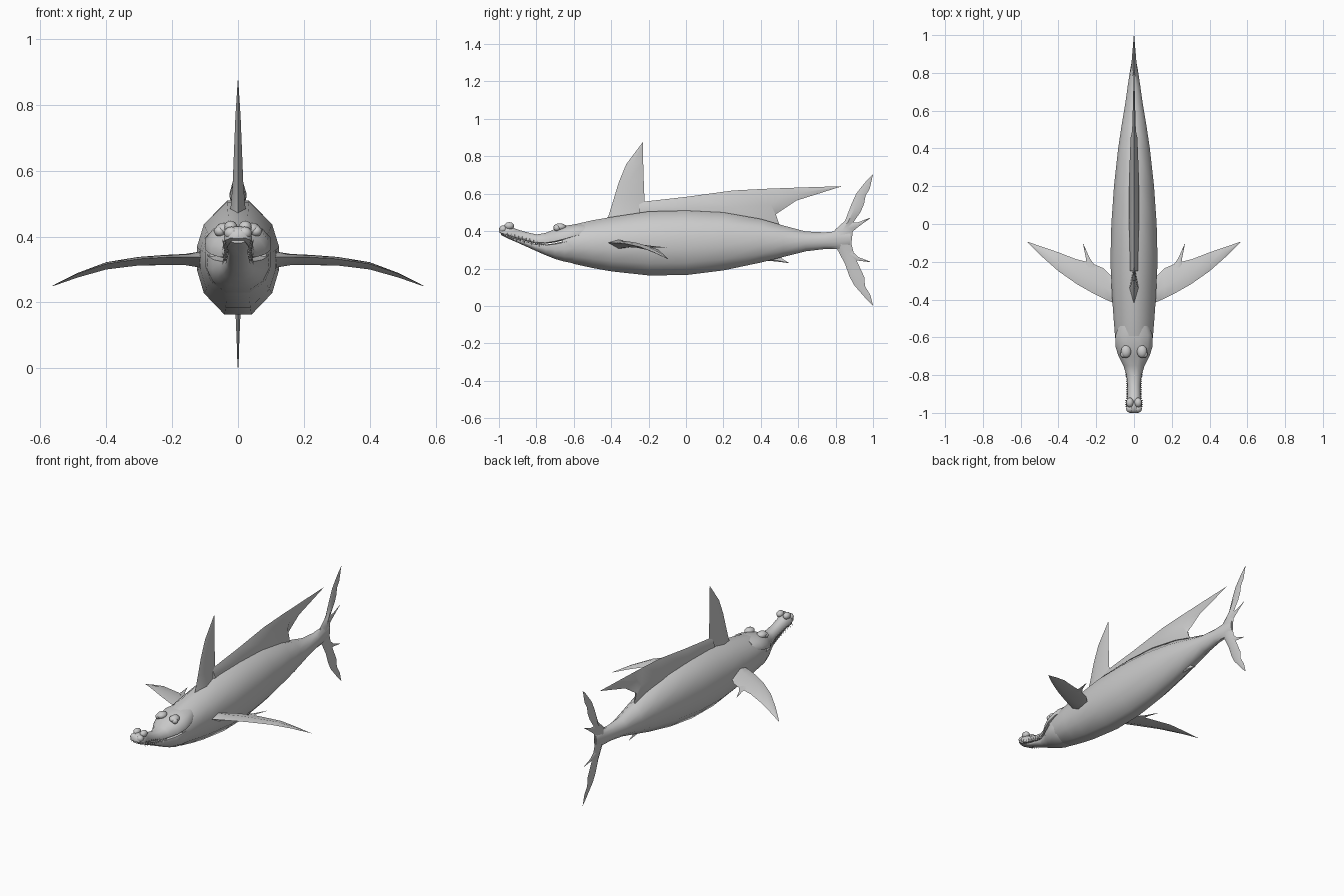
import bpy, bmesh, math
from mathutils import Vector

grey = bpy.data.materials.new("grey skin")
grey.diffuse_color = (0.6, 0.6, 0.6, 1)


def finish(name, bm, angle=50):
    bmesh.ops.recalc_face_normals(bm, faces=bm.faces)
    me = bpy.data.meshes.new(name)
    bm.to_mesh(me)
    bm.free()
    me.materials.append(grey)
    ob = bpy.data.objects.new(name, me)
    bpy.context.collection.objects.link(ob)
    bpy.ops.object.select_all(action='DESELECT')
    ob.select_set(True)
    bpy.context.view_layer.objects.active = ob
    bpy.ops.object.shade_smooth_by_angle(angle=math.radians(angle))
    return ob


def loft(name, rings, angle=50):
    """Skin a list of equal-length closed rings and cap both ends."""
    bm = bmesh.new()
    vs = [[bm.verts.new(p) for p in r] for r in rings]
    n = len(rings[0])
    for a, b in zip(vs, vs[1:]):
        for i in range(n):
            j = (i + 1) % n
            bm.faces.new((a[i], a[j], b[j], b[i]))
    bm.faces.new(vs[0])
    bm.faces.new(vs[-1])
    return finish(name, bm, angle)


def hull(name, stations, half):
    """Loft stations (y, half width, bottom, top) with a half section."""
    full = half + [(-x, h) for x, h in reversed(half)]
    return loft(name, [[(x * w, y, zb + h * (zt - zb)) for x, h in full]
                       for y, w, zb, zt in stations])


def fin(name, stations, normal=(1, 0, 0)):
    """Thin blade: stations of (leading point, trailing point, half thickness)."""
    n = Vector(normal)
    rings = []
    for a, b, t in stations:
        a, b = Vector(a), Vector(b)
        m = a.lerp(b, 0.4)
        rings.append([a, m + n * t, b, m - n * t])
    return loft(name, rings, 40)


def side_fin(name, stations):
    """Blade on the centre plane, points given as (y, z)."""
    return fin(name, [((0, *a), (0, *b), t) for a, b, t in stations])


def mirror_x(ob):
    ob.modifiers.new("mirror", 'MIRROR').use_bisect_axis[0] = False
    return ob


# Body
BODY = [(0.33, 0), (0.83, 0.19), (1, 0.4), (1, 0.6), (0.83, 0.8), (0.27, 1)]
hull("body", [
    (-0.66, 0.085, 0.25, 0.42), (-0.60, 0.100, 0.225, 0.435),
    (-0.50, 0.108, 0.203, 0.458), (-0.40, 0.115, 0.185, 0.475),
    (-0.20, 0.125, 0.163, 0.505), (0.0, 0.120, 0.165, 0.510),
    (0.20, 0.106, 0.190, 0.500), (0.40, 0.084, 0.232, 0.465),
    (0.52, 0.066, 0.262, 0.430), (0.64, 0.046, 0.292, 0.398),
    (0.74, 0.032, 0.304, 0.393), (0.82, 0.020, 0.305, 0.400),
    (0.88, 0.008, 0.325, 0.390)], BODY)

# Jaws, meeting along the curved mouth line
UPPER = [(0.5, 0), (1, 0.08), (1, 0.4), (0.75, 0.8), (0.3, 1)]
hull("upper_jaw", [
    (-1.0, 0.022, 0.394, 0.415), (-0.985, 0.038, 0.385, 0.428),
    (-0.95, 0.043, 0.375, 0.432), (-0.915, 0.034, 0.364, 0.414),
    (-0.86, 0.034, 0.348, 0.396), (-0.80, 0.040, 0.335, 0.382),
    (-0.75, 0.056, 0.333, 0.390), (-0.70, 0.082, 0.340, 0.412),
    (-0.65, 0.098, 0.352, 0.428), (-0.59, 0.099, 0.370, 0.437),
    (-0.54, 0.080, 0.378, 0.440)], UPPER)
LOWER = [(0.35, 0), (0.8, 0.25), (1, 0.6), (0.96, 0.94), (0.5, 1)]
hull("lower_jaw", [
    (-0.99, 0.020, 0.380, 0.388), (-0.96, 0.032, 0.364, 0.374),
    (-0.90, 0.030, 0.338, 0.356), (-0.80, 0.038, 0.293, 0.330),
    (-0.75, 0.054, 0.271, 0.328), (-0.70, 0.078, 0.251, 0.335),
    (-0.65, 0.095, 0.237, 0.347), (-0.59, 0.099, 0.226, 0.364),
    (-0.54, 0.085, 0.225, 0.372)], LOWER)


# Nostril bulbs, brows and eyes
def bump(name, loc, size):
    bm = bmesh.new()
    bmesh.ops.create_uvsphere(bm, u_segments=12, v_segments=8, radius=1)
    for v in bm.verts:
        v.co = Vector([c * s + o for c, s, o in zip(v.co, size, loc)])
    return mirror_x(finish(name, bm))


bump("nostril_bulb", (0.022, -0.945, 0.428), (0.020, 0.026, 0.020))
bump("snout_tip_bulb", (0.020, -0.978, 0.410), (0.022, 0.021, 0.020))
bump("brow", (0.042, -0.675, 0.422), (0.027, 0.034, 0.020))
bump("eye", (0.055, -0.690, 0.416), (0.018, 0.018, 0.016))

# Teeth: small cones pointing outward, up and down along the mouth line
bm = bmesh.new()
for i in range(11):
    y = -0.965 + i * 0.02
    z = 0.378 - (y + 0.965) * 0.26
    x = 0.034 if -0.93 < y < -0.82 else 0.039
    for k, s in ((0, -1), (0.01, 1)):
        base = [bm.verts.new((x + 0.004 * math.cos(a), y + k + 0.005 * math.sin(a),
                              z - s * 0.006)) for a in (0, 1.57, 3.14, 4.71)]
        tip = bm.verts.new((x + 0.009, y + k, z + s * 0.016))
        for j in range(4):
            bm.faces.new((base[j], base[(j + 1) % 4], tip))
        bm.faces.new(base)
mirror_x(finish("teeth", bm, 30))

# Tall dorsal fin
side_fin("dorsal_fin", [
    ((-0.44, 0.44), (-0.20, 0.44), 0.034), ((-0.415, 0.48), (-0.219, 0.51), 0.022),
    ((-0.39, 0.56), (-0.222, 0.57), 0.016), ((-0.36, 0.66), (-0.226, 0.67), 0.012),
    ((-0.32, 0.757), (-0.229, 0.77), 0.008), ((-0.232, 0.875), (-0.23, 0.87), 0.001)])

# Long back sail sweeping to a rear point
side_fin("back_sail", [
    ((-0.25, 0.555), (-0.25, 0.44), 0.020), ((0.0, 0.583), (0.0, 0.43), 0.026),
    ((0.25, 0.617), (0.25, 0.40), 0.026), ((0.42, 0.626), (0.51, 0.405), 0.018),
    ((0.50, 0.629), (0.48, 0.49), 0.010), ((0.64, 0.634), (0.59, 0.563), 0.006),
    ((0.83, 0.640), (0.825, 0.637), 0.001)])

# Tail lobes and spikes
side_fin("tail_upper_lobe", [
    ((0.77, 0.375), (0.885, 0.34), 0.018), ((0.80, 0.41), (0.892, 0.40), 0.015),
    ((0.85, 0.455), (0.89, 0.44), 0.012), ((0.885, 0.545), (0.935, 0.505), 0.009),
    ((0.91, 0.60), (0.952, 0.545), 0.007), ((0.945, 0.645), (0.96, 0.59), 0.005),
    ((0.97, 0.675), (0.982, 0.625), 0.003), ((1.0, 0.705), (0.999, 0.70), 0.001)])
side_fin("tail_lower_lobe", [
    ((0.77, 0.33), (0.885, 0.37), 0.018), ((0.81, 0.30), (0.885, 0.33), 0.015),
    ((0.85, 0.225), (0.90, 0.27), 0.011), ((0.875, 0.155), (0.925, 0.215), 0.008),
    ((0.90, 0.11), (0.953, 0.155), 0.006), ((0.935, 0.07), (0.957, 0.105), 0.004),
    ((0.97, 0.03), (0.985, 0.06), 0.003), ((1.0, 0.0), (0.999, 0.006), 0.001)])
side_fin("tail_upper_spike", [
    ((0.87, 0.445), (0.87, 0.38), 0.007), ((0.92, 0.447), (0.92, 0.422), 0.005),
    ((0.985, 0.472), (0.985, 0.469), 0.001)])
side_fin("tail_lower_spike", [
    ((0.87, 0.31), (0.87, 0.24), 0.007), ((0.92, 0.262), (0.92, 0.242), 0.005),
    ((0.985, 0.237), (0.985, 0.234), 0.001)])

# Small belly fin
side_fin("belly_fin", [
    ((0.36, 0.235), (0.52, 0.28), 0.014), ((0.41, 0.243), (0.51, 0.257), 0.009),
    ((0.48, 0.238), (0.525, 0.245), 0.005), ((0.55, 0.229), (0.549, 0.232), 0.001)])

# Pectoral fins, drooping toward the tips
mirror_x(fin("pectoral_fin", [
    ((0.07, -0.43, 0.335), (0.07, -0.27, 0.315), 0.036),
    ((0.115, -0.415, 0.338), (0.12, -0.275, 0.318), 0.024),
    ((0.16, -0.395, 0.338), (0.16, -0.235, 0.318), 0.017),
    ((0.22, -0.365, 0.337), (0.23, -0.205, 0.317), 0.015),
    ((0.30, -0.32, 0.332), (0.31, -0.185, 0.314), 0.013),
    ((0.40, -0.25, 0.317), (0.40, -0.15, 0.302), 0.011),
    ((0.49, -0.17, 0.286), (0.48, -0.123, 0.278), 0.007),
    ((0.565, -0.095, 0.25), (0.56, -0.095, 0.25), 0.001)], (0, 0, 1)))
mirror_x(fin("pectoral_spike", [
    ((0.255, -0.23, 0.320), (0.20, -0.23, 0.320), 0.007),
    ((0.255, -0.18, 0.317), (0.235, -0.18, 0.317), 0.004),
    ((0.27, -0.105, 0.312), (0.268, -0.105, 0.312), 0.001)], (0, 0, 1)))
